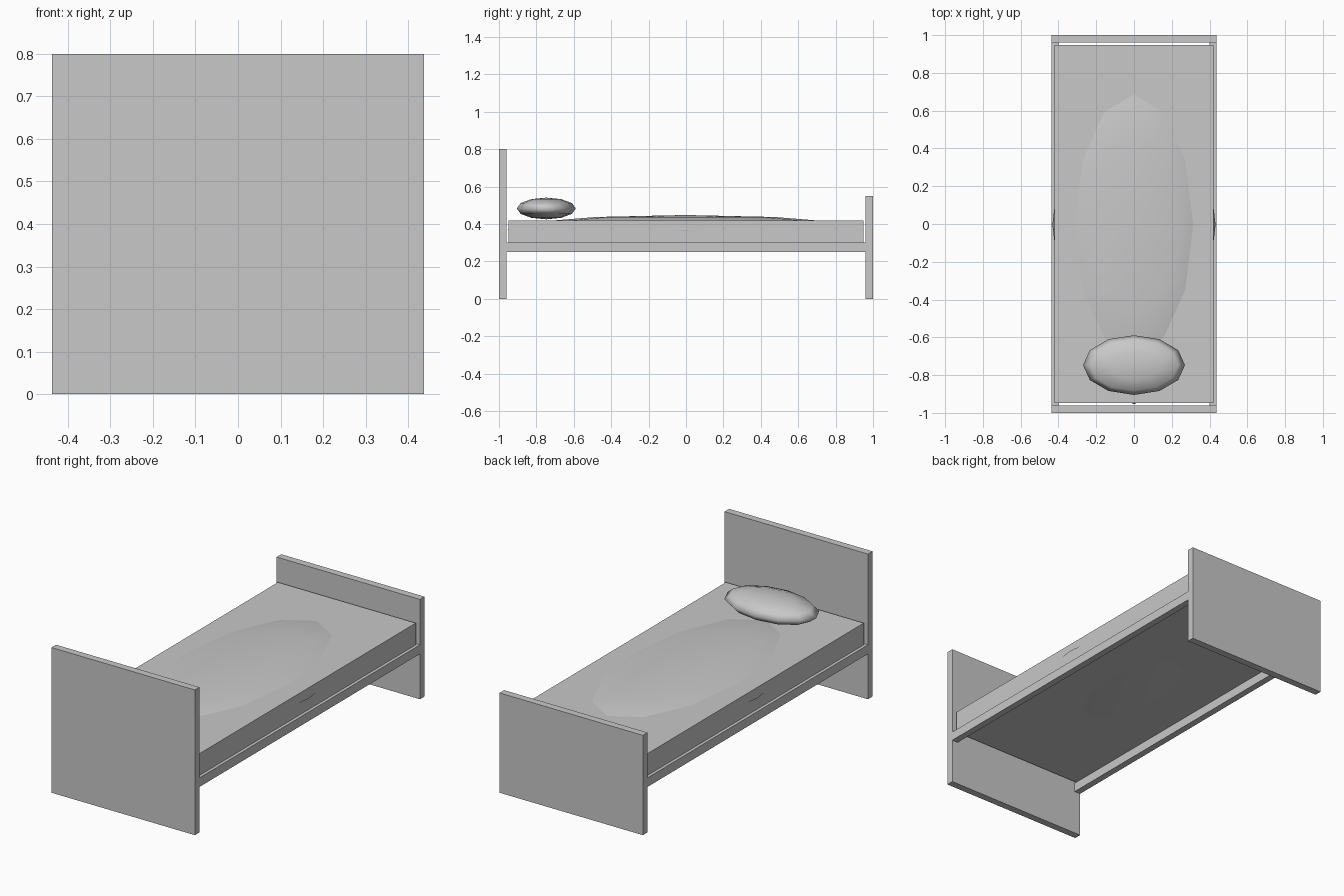
import bpy
import math

if "Cube" in bpy.data.objects:
    bpy.data.objects.remove(bpy.data.objects["Cube"])

grey = bpy.data.materials.new("plain_grey")
grey.diffuse_color = (0.58, 0.58, 0.58, 1)
grey.use_nodes = True
grey.node_tree.nodes["Principled BSDF"].inputs["Base Color"].default_value = grey.diffuse_color


def finish(name, scale):
    ob = bpy.context.object
    ob.name = name
    ob.scale = scale
    bpy.ops.object.transform_apply(location=False, rotation=False, scale=True)
    ob.data.materials.append(grey)
    return ob


def box(name, x, y, z):
    """Box from (min, max) ranges on each axis."""
    centre = [(a + b) / 2 for a, b in (x, y, z)]
    bpy.ops.mesh.primitive_cube_add(size=1, location=centre)
    return finish(name, [b - a for a, b in (x, y, z)])


def cushion(name, centre, radii):
    """Low-poly smooth ellipsoid."""
    bpy.ops.mesh.primitive_uv_sphere_add(segments=12, ring_count=6, radius=1, location=centre)
    ob = finish(name, radii)
    bpy.ops.object.shade_smooth()
    return ob


W = 0.437

# End panels
box("headboard", (-W, W), (-1.0, -0.96), (0, 0.80))
box("footboard", (-W, W), (0.96, 1.0), (0, 0.55))

# Side rails
for side, name in ((-1, "left_rail"), (1, "right_rail")):
    box(name, sorted((side * 0.40, side * W)), (-0.96, 0.96), (0.25, 0.30))

# Bedding: the blanket bulge swells just through the mattress surfaces
box("mattress", (-0.42, 0.42), (-0.948, 0.948), (0.30, 0.42))
cushion("blanket_bulge", (0, -0.004, 0.37), (0.432, 0.951, 0.078))
cushion("pillow", (0, -0.747, 0.483), (0.27, 0.158, 0.058))
